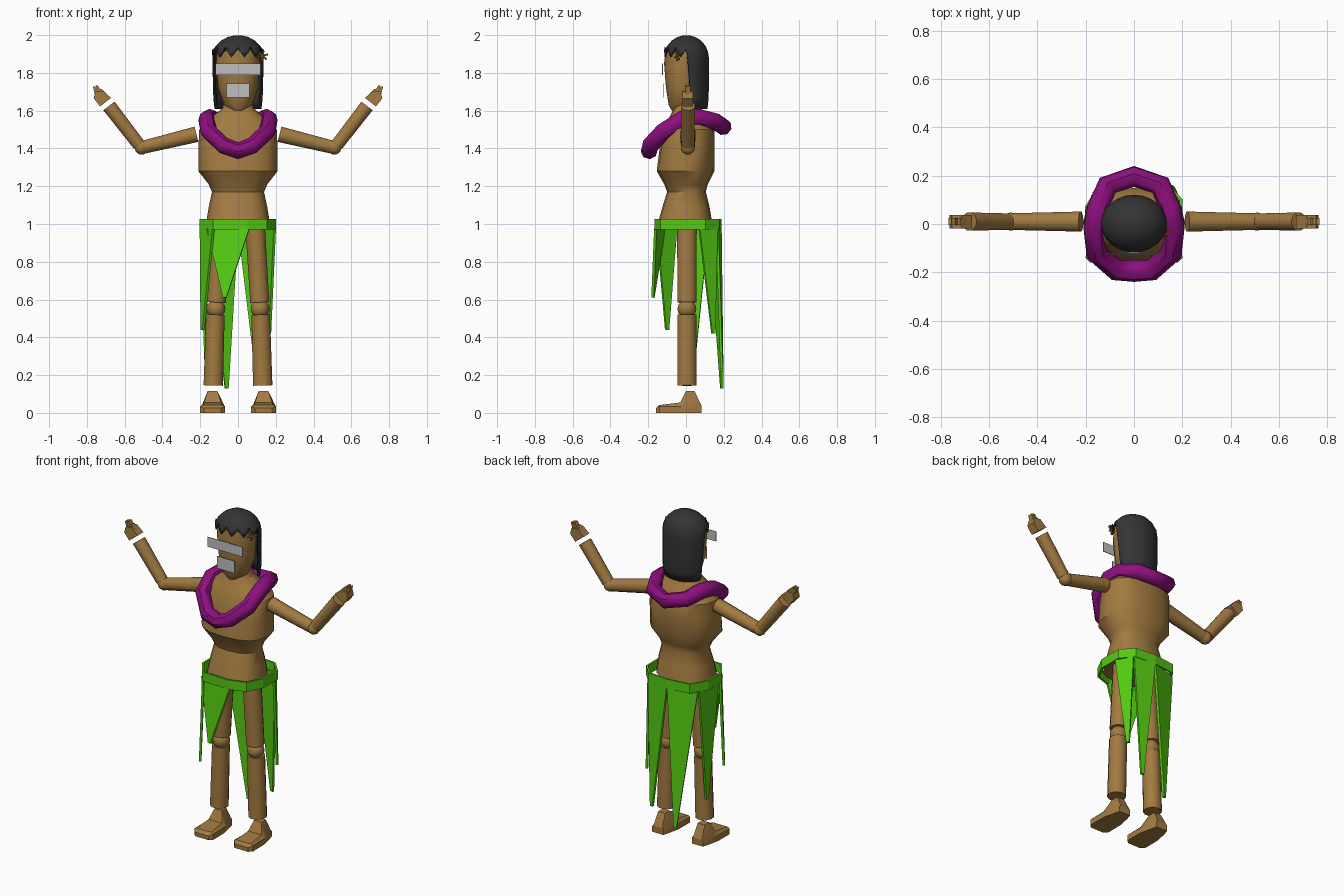
import bpy, bmesh, math
from mathutils import Vector

if "Cube" in bpy.data.objects:
    bpy.data.objects.remove(bpy.data.objects["Cube"])


def material(name, rgb):
    m = bpy.data.materials.new(name)
    m.diffuse_color = (*rgb, 1)
    m.use_nodes = True
    m.node_tree.nodes["Principled BSDF"].inputs["Base Color"].default_value = m.diffuse_color
    return m


SKIN = material("tan", (0.36, 0.195, 0.052))
HAIR = material("charcoal", (0.034, 0.034, 0.034))
GREEN = material("leaf green", (0.09, 0.60, 0.006))
PURPLE = material("purple", (0.27, 0.005, 0.21))
GREY = material("light grey", (0.52, 0.52, 0.52))


def add(name, verts, faces, mat, smooth=35, thick=0.0):
    """Mesh object with consistent normals, optional thickness and smooth shading."""
    me = bpy.data.meshes.new(name)
    me.from_pydata([tuple(v) for v in verts], [], faces)
    bm = bmesh.new()
    bm.from_mesh(me)
    bmesh.ops.recalc_face_normals(bm, faces=bm.faces)
    bm.to_mesh(me)
    bm.free()
    me.materials.append(mat)
    ob = bpy.data.objects.new(name, me)
    bpy.context.collection.objects.link(ob)
    if thick:
        mod = ob.modifiers.new("thickness", 'SOLIDIFY')
        mod.thickness = thick
        mod.offset = 0
    bpy.ops.object.select_all(action='DESELECT')
    bpy.context.view_layer.objects.active = ob
    ob.select_set(True)
    if smooth:
        bpy.ops.object.shade_smooth_by_angle(angle=math.radians(smooth))
    return ob


def loft(name, rings, mat, smooth=35, caps=True, thick=0.0):
    """Skin a list of closed rings with equal point counts."""
    n = len(rings[0])
    verts = [p for r in rings for p in r]
    faces = [(k * n + i, k * n + (i + 1) % n, (k + 1) * n + (i + 1) % n, (k + 1) * n + i)
             for k in range(len(rings) - 1) for i in range(n)]
    if caps:
        faces += [tuple(range(n)), tuple(range(len(verts) - n, len(verts)))]
    return add(name, verts, faces, mat, smooth, thick)


def body(name, sections, mat, n=16, power=1.0):
    """Stack of ovals: height, half width, front y, back y."""
    rings = []
    for z, rx, y0, y1 in sections:
        ring = []
        for i in range(n):
            a = math.tau * i / n
            c, s = math.cos(a), math.sin(a)
            c = math.copysign(abs(c) ** power, c)
            s = math.copysign(abs(s) ** power, s)
            ring.append((rx * c, (y0 + y1) / 2 + (y1 - y0) / 2 * s, z))
        rings.append(ring)
    return loft(name, rings, mat)


def limb(name, a, b, ra, rb, n=12):
    """Tapered rod between two points."""
    a, b = Vector(a), Vector(b)
    d = (b - a).normalized()
    u = Vector((0, 1, 0)) if abs(d.y) < 0.9 else Vector((1, 0, 0))
    v = d.cross(u).normalized()
    u = v.cross(d)
    ang = [math.tau * (i + 0.5) / n for i in range(n)]
    return loft(name, [[p + r * (u * math.cos(t) + v * math.sin(t)) for t in ang]
                       for p, r in ((a, ra), (b, rb))], SKIN)


def ball(name, loc, r):
    bpy.ops.mesh.primitive_uv_sphere_add(segments=12, ring_count=8, radius=r, location=loc)
    ob = bpy.context.object
    ob.name = name
    ob.data.materials.append(SKIN)
    bpy.ops.object.shade_smooth()


def slab(name, pts, y0, y1, mat):
    """Outline in x and z, extruded along y."""
    return loft(name, [[(x, y, z) for x, z in pts] for y in (y0, y1)], mat, smooth=0)


# Torso with neck, and head
body("torso", [(1.0, .17, -.15, .14), (1.09, .155, -.125, .125), (1.17, .138, -.10, .105),
               (1.21, .155, -.115, .115), (1.28, .21, -.155, .15), (1.40, .21, -.14, .15),
               (1.50, .205, -.12, .15), (1.56, .15, -.09, .11), (1.61, .085, -.065, .08),
               (1.66, .07, -.055, .07)], SKIN, power=0.8)
body("head", [(1.60, .035, -.075, .02), (1.63, .075, -.092, .05), (1.72, .105, -.106, .08),
              (1.85, .117, -.116, .09), (1.92, .11, -.108, .09), (1.97, .05, -.06, .05)], SKIN)

# Face plates
for name, w, z0, z1, y in (("eye_plate", .12, 1.79, 1.85, -.125), ("mouth_plate", .06, 1.67, 1.745, -.118)):
    slab(name, [(-w, z0), (w, z0), (w, z1), (-w, z1)], y - .002, y + .002, GREY)

# Hair: dome whose columns hang low at the back and stop in a jagged fringe in front
N, M = 24, 10
rings = []
for k in range(M + 1):
    ring = []
    for i in range(N):
        a = math.tau * i / N
        low = 1.61 if math.sin(a) > 0.1 else (1.885 if i % 2 else 1.925)
        if k <= 5:
            t = math.pi / 2 * (k + 0.4) / 5.4
            s, z = math.sin(t), 1.88 + 0.12 * math.cos(t)
            z = max(z, low)
        else:
            z = min(1.88, 1.88 + (low - 1.88) * (k - 5) / (M - 5)) if low < 1.8 else low
            s = 1.0 - 0.06 * max(0, (k - 8) / 2) ** 2
        ring.append((.137 * s * math.cos(a), .002 + .119 * s * math.sin(a), z))
    rings.append(ring)
verts = [p for r in rings for p in r]
faces = [tuple(range(N))]
for k in range(M):
    for i in range(N):
        q = (k * N + i, k * N + (i + 1) % N, (k + 1) * N + (i + 1) % N, (k + 1) * N + i)
        faces.append(q)
hair = add("hair", verts, faces, HAIR, 50)
bm = bmesh.new()
bm.from_mesh(hair.data)
bmesh.ops.remove_doubles(bm, verts=bm.verts, dist=0.0005)
bmesh.ops.dissolve_degenerate(bm, edges=bm.edges, dist=0.0005)
bmesh.ops.recalc_face_normals(bm, faces=bm.faces)
bm.to_mesh(hair.data)
bm.free()
mod = hair.modifiers.new("thickness", 'SOLIDIFY')
mod.thickness, mod.offset = 0.012, -1

# Small hair ornament
for i in range(3):
    t = math.pi * i / 3 + 0.3
    d = Vector((math.cos(t), 0.5 * math.cos(t), math.sin(t))) * 0.028
    c = Vector((.13, -.045, 1.89))
    limb("hair_ornament", c - d, c + d, .005, .005, 6)

# Garland: closed tube through a mirrored half path
half = [(.075, -.19, 1.415), (.155, -.12, 1.49), (.165, -.02, 1.555), (.15, .065, 1.565), (.11, .16, 1.54)]
path = [(0, -.195, 1.388)] + half + [(0, .197, 1.515)] + [(-x, y, z) for x, y, z in reversed(half)]
cu = bpy.data.curves.new("garland", 'CURVE')
cu.dimensions = '3D'
cu.bevel_depth, cu.bevel_resolution = 0.045, 2
sp = cu.splines.new('POLY')
sp.points.add(len(path) - 1)
for p, co in zip(sp.points, path):
    p.co = (*co, 1)
sp.use_cyclic_u = True
cu.materials.append(PURPLE)
garland = bpy.data.objects.new("garland", cu)
bpy.context.collection.objects.link(garland)
bpy.ops.object.select_all(action='DESELECT')
bpy.context.view_layer.objects.active = garland
garland.select_set(True)
bpy.ops.object.convert(target='MESH')
bpy.ops.object.shade_smooth_by_angle(angle=math.radians(45))

# Arms and legs, both sides
for s in (-1, 1):
    limb("upper_arm", (s * .22, .01, 1.475), (s * .495, .01, 1.408), .043, .036)
    ball("elbow", (s * .51, .01, 1.405), .038)
    limb("forearm", (s * .525, .01, 1.42), (s * .683, .01, 1.625), .035, .039)
    slab("palm", [(s * x, z) for x, z in ((.672, 1.668), (.73, 1.622), (.764, 1.665), (.755, 1.70), (.715, 1.705))],
         -.018, .038, SKIN)
    for x0, z0, x1, z1 in ((.709, 1.69, .728, 1.715), (.727, 1.69, .748, 1.732), (.744, 1.68, .762, 1.728)):
        slab("finger", [(s * x, z) for x, z in ((x0 - .012, z0), (x0 + .012, z0), (x1 + .006, z1), (x1 - .006, z1))],
             -.005, .025, SKIN)
    limb("thigh", (s * .09, .005, 1.0), (s * .115, .005, .585), .054, .052)
    ball("knee", (s * .117, .005, .55), .05)
    limb("shin", (s * .12, .005, .52), (s * .131, .005, .145), .051, .053)
    # Foot from cross-sections: y, top height, bottom half width, top half width
    loft("foot", [[(s * .135 - b, y, 0), (s * .135 + b, y, 0), (s * .135 + b, y, min(z, .035)),
                   (s * .135 + t, y, z), (s * .135 - t, y, z), (s * .135 - b, y, min(z, .035))]
                  for y, z, b, t in ((-.16, .025, .045, .04), (-.14, .042, .065, .05), (-.03, .055, .064, .045),
                                     (0, .115, .058, .026), (.045, .115, .048, .024), (.082, .04, .038, .03))],
         SKIN, smooth=25)

# Skirt waistband
ring = [(-.13, -.155), (.05, -.162), (.15, -.13), (.195, -.04), (.195, .1), (.13, .172),
        (0, .182), (-.14, .165), (-.197, .07), (-.197, -.06)]
loft("waistband", [[(x, y, z) for x, y in ring] for z in (.97, 1.027)], GREEN, 0, caps=False, thick=.012)

# Skirt leaves: two top corners, then the tip
leaves = [((-.165, -.115), (.06, -.162), (-.07, -.175, .61)),
          ((-.197, -.05), (-.13, -.155), (-.188, -.10, .44)),
          ((-.17, .12), (-.197, -.03), (-.17, .04, .28)),
          ((0, .182), (-.17, .125), (-.06, .19, .13)),
          ((.14, .165), (0, .182), (.10, .19, .22)),
          ((.195, .07), (.14, .165), (.165, .145, .42))]
for a, b, tip in leaves:
    a, b, tip = Vector((*a, .975)), Vector((*b, .975)), Vector(tip)
    w = (b - a).normalized() * .009
    add("skirt_leaf", [a, b, tip + w, tip - w], [(0, 1, 2, 3)], GREEN, 0, .014)
